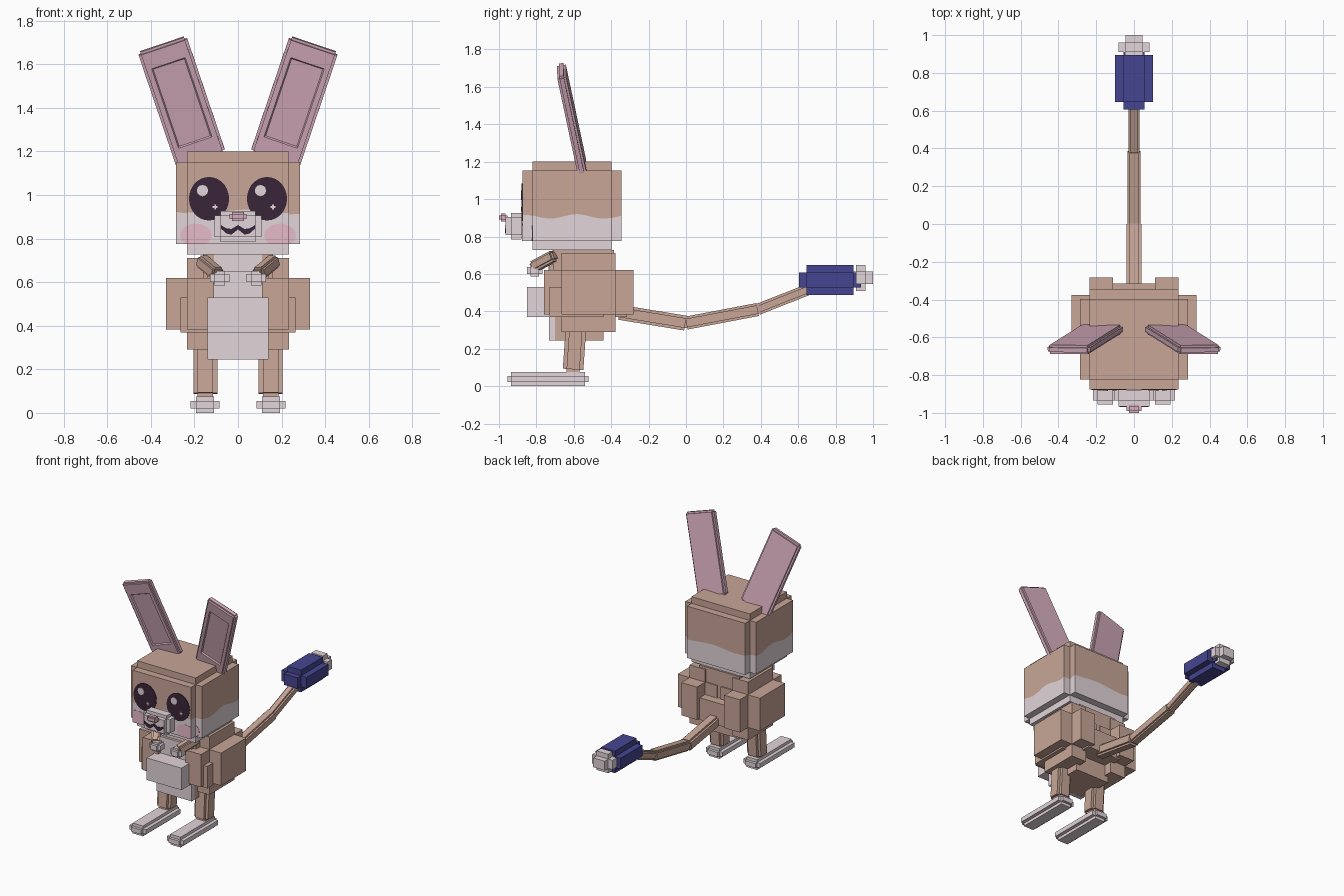
import bpy, bmesh, math
from mathutils import Matrix, Vector

if "Cube" in bpy.data.objects:
    bpy.data.objects.remove(bpy.data.objects["Cube"], do_unlink=True)


def material(name, rgb):
    lin = [((c / 255 + 0.055) / 1.055) ** 2.4 for c in rgb] + [1]
    m = bpy.data.materials.new(name)
    m.use_nodes = True
    m.diffuse_color = lin
    m.node_tree.nodes["Principled BSDF"].inputs["Base Color"].default_value = lin
    return m


BROWN = material("brown fur", (200, 166, 151))
WHITE = material("pale fur", (226, 213, 217))
PINK = material("ear pink", (214, 173, 189))
BLUSH = material("cheek blush", (233, 188, 203))
DARK = material("dark eye", (58, 38, 56))
BLUE = material("tail blue", (70, 69, 145))


def finish(name, bm, *mats):
    bmesh.ops.recalc_face_normals(bm, faces=bm.faces)
    me = bpy.data.meshes.new(name)
    bm.to_mesh(me)
    bm.free()
    for m in mats:
        me.materials.append(m)
    ob = bpy.data.objects.new(name, me)
    bpy.context.scene.collection.objects.link(ob)
    return ob


def add_box(bm, lo, hi):
    lo, hi = Vector(lo), Vector(hi)
    mat = Matrix.Translation((lo + hi) / 2) @ Matrix.Diagonal((*(hi - lo), 1))
    bmesh.ops.create_cube(bm, size=1, matrix=mat)


def box(name, lo, hi, mat):
    bm = bmesh.new()
    add_box(bm, lo, hi)
    return finish(name, bm, mat)


def step_ranges(lo, hi, d):
    """Three crossing boxes that give a block stepped edges."""
    for axis in range(3):
        k = [0 if i == axis else d[i] for i in range(3)]
        yield [a + b for a, b in zip(lo, k)], [a - b for a, b in zip(hi, k)]


def stepped(name, lo, hi, d, mat):
    bm = bmesh.new()
    for a, b in step_ranges(lo, hi, d):
        add_box(bm, a, b)
    return finish(name, bm, mat)


def limb(name, p, q, width, d, mat):
    p, q = Vector(p), Vector(q)
    h, w = (q - p).length / 2, width / 2
    ob = stepped(name, (-w, -w, -h), (w, w, h), (d, d, d), mat)
    ob.matrix_world = Matrix.Translation((p + q) / 2) @ (q - p).to_track_quat('Z', 'Y').to_matrix().to_4x4()
    return ob


def plate(name, pts, y, mat):
    """Thin painted patch facing the front."""
    bm = bmesh.new()
    f = bm.faces.new([bm.verts.new((x, y + 0.002, z)) for x, z in pts])
    ext = bmesh.ops.extrude_face_region(bm, geom=[f])["geom"]
    bmesh.ops.translate(bm, vec=(0, -0.006, 0), verts=[v for v in ext if isinstance(v, bmesh.types.BMVert)])
    return finish(name, bm, mat)


def rect(x0, x1, z0, z1):
    return [(x0, z0), (x1, z0), (x1, z1), (x0, z1)]


def oval(x, z, rx, rz, n=28):
    return [(x + rx * math.cos(i * math.tau / n), z + rz * math.sin(i * math.tau / n)) for i in range(n)]


# Head: pale lower half meets brown along a wavy line
def wave(x, y):
    return 0.913 + 0.012 * math.cos(22 * (y + 0.87)) + 0.008 * math.sin(16 * x + 1)


def head_block(bm, lo, hi, n=14):
    c = [(lo[0], lo[1]), (hi[0], lo[1]), (hi[0], hi[1]), (lo[0], hi[1])]
    ring = [Vector(c[s]).lerp(Vector(c[(s + 1) % 4]), i / n) for s in range(4) for i in range(n)]
    rows = [[bm.verts.new((p.x, p.y, z)) for p, z in zip(ring, zs)] for zs in (
        [lo[2]] * len(ring), [wave(p.x, p.y) for p in ring], [hi[2]] * len(ring))]
    for r in range(2):
        for i in range(len(ring)):
            j = (i + 1) % len(ring)
            bm.faces.new((rows[r][i], rows[r][j], rows[r + 1][j], rows[r + 1][i])).material_index = r
    bm.faces.new(rows[0])
    bm.faces.new(rows[2]).material_index = 1


bm = bmesh.new()
for a, b in step_ranges((-0.285, -0.875, 0.728), (0.285, -0.345, 1.2), (0.05, 0.053, 0.048)):
    head_block(bm, a, b)
finish("head", bm, WHITE, BROWN)

# Muzzle, nose and mouth
stepped("muzzle", (-0.107, -0.965, 0.785), (0.107, -0.85, 0.927), (0.026, 0.03, 0.022), WHITE)
stepped("nose", (-0.04, -1.0, 0.88), (0.04, -0.955, 0.922), (0.013, 0.01, 0.01), PINK)
upper = [(-0.078, 0.862), (-0.055, 0.848), (-0.03, 0.844), (0, 0.862),
         (0.03, 0.844), (0.055, 0.848), (0.078, 0.862)]
drop = [0.016, 0.024, 0.026, 0.02, 0.026, 0.024, 0.016]
plate("mouth", upper + [(x, z - d) for (x, z), d in reversed(list(zip(upper, drop)))], -0.965, DARK)

# Eyes with glints, and cheeks that wrap the head step
for side, word in ((1, "left"), (-1, "right")):
    ex = side * 0.133
    plate(word + "_eye", oval(ex, 0.983, 0.092, 0.1), -0.875, DARK)
    plate(word + "_eye_glint", oval(ex - 0.03, 1.02, 0.026, 0.026, 12), -0.879, WHITE)
    plate(word + "_eye_spark_wide", rect(ex + 0.016, ex + 0.04, 0.941, 0.949), -0.879, WHITE)
    plate(word + "_eye_spark_tall", rect(ex + 0.024, ex + 0.032, 0.933, 0.957), -0.8795, WHITE)
    cheek = oval(side * 0.193, 0.815, 0.072, 0.054)
    plate(word + "_cheek", [(max(-0.235, min(0.235, x)), max(0.775, z)) for x, z in cheek], -0.873, BLUSH)
    plate(word + "_cheek_outer", [(x, max(0.775, z)) for x, z in cheek], -0.82, BLUSH)

# Torso and pale belly
bm = bmesh.new()
add_box(bm, (-0.265, -0.73, 0.37), (0.265, -0.44, 0.53))
add_box(bm, (-0.14, -0.71, 0.37), (0.14, -0.315, 0.53))
add_box(bm, (-0.14, -0.73, 0.245), (0.14, -0.44, 0.65))
finish("torso", bm, BROWN)
box("chest", (-0.16, -0.71, 0.5), (0.16, -0.385, 0.728), BROWN)
box("belly", (-0.14, -0.85, 0.37), (0.14, -0.71, 0.53), WHITE)
box("lower_belly", (-0.141, -0.733, 0.244), (0.141, -0.7, 0.38), WHITE)
plate("breast_patch", rect(-0.11, 0.11, 0.52, 0.65), -0.73, WHITE)
plate("throat_patch", rect(-0.11, 0.11, 0.62, 0.728), -0.71, WHITE)

# Limbs and ears, mirrored
for side, word in ((1, "left"), (-1, "right")):
    def span(x0, x1):
        return sorted((side * x0, side * x1))

    x0, x1 = span(0.015, 0.33)
    stepped(word + "_haunch", (x0, -0.76, 0.29), (x1, -0.282, 0.712), (0.095, 0.095, 0.092), BROWN)
    limb(word + "_leg", (side * 0.15, -0.605, 0.07), (side * 0.15, -0.585, 0.36), 0.11, 0.02, BROWN)
    x0, x1 = span(0.085, 0.218)
    stepped(word + "_foot", (x0, -0.955, 0), (x1, -0.52, 0.075), (0.025, 0.02, 0.021), WHITE)
    limb(word + "_arm", (side * 0.17, -0.7, 0.7), (side * 0.09, -0.82, 0.635), 0.06, 0.012, BROWN)
    x0, x1 = span(0.04, 0.128)
    stepped(word + "_paw", (x0, -0.85, 0.585), (x1, -0.768, 0.652), (0.02, 0.018, 0.015), WHITE)

    # Ear slab with a recessed front panel
    ear = stepped(word + "_ear", (-0.118, -0.024, -0.285), (0.118, 0.024, 0.285), (0.012,) * 3, PINK)
    bm = bmesh.new()
    bm.from_mesh(ear.data)
    front = min(bm.faces, key=lambda f: f.calc_center_median().y)
    bmesh.ops.inset_region(bm, faces=[front], thickness=0.035)
    for v in front.verts:
        v.co.z *= 0.79
    bmesh.ops.inset_region(bm, faces=[front], thickness=0.008, depth=-0.008)
    bm.to_mesh(ear.data)
    bm.free()
    low, high = Vector((side * 0.17, -0.555, 1.165)), Vector((side * 0.348, -0.667, 1.69))
    up = (high - low).normalized()
    across = Vector((0.225, 0, -0.065 * side))
    across = (across - up * across.dot(up)).normalized()
    turn = Matrix((across, up.cross(across), up)).transposed().to_4x4()
    ear.matrix_world = Matrix.Translation((low + high) / 2) @ turn

# Tail: three bent links, blue tuft and pale tip
limb("tail_base", (0, -0.37, 0.397), (0, 0.01, 0.335), 0.08, 0.014, BROWN)
limb("tail_middle", (0, -0.01, 0.335), (0, 0.395, 0.412), 0.07, 0.012, BROWN)
limb("tail_end", (0, 0.375, 0.407), (0, 0.68, 0.527), 0.06, 0.012, BROWN)
stepped("tail_tuft", (-0.1, 0.605, 0.488), (0.1, 0.935, 0.648), (0.045, 0.04, 0.04), BLUE)
stepped("tail_tip", (-0.082, 0.87, 0.51), (0.082, 1.0, 0.648), (0.036, 0.04, 0.035), WHITE)
